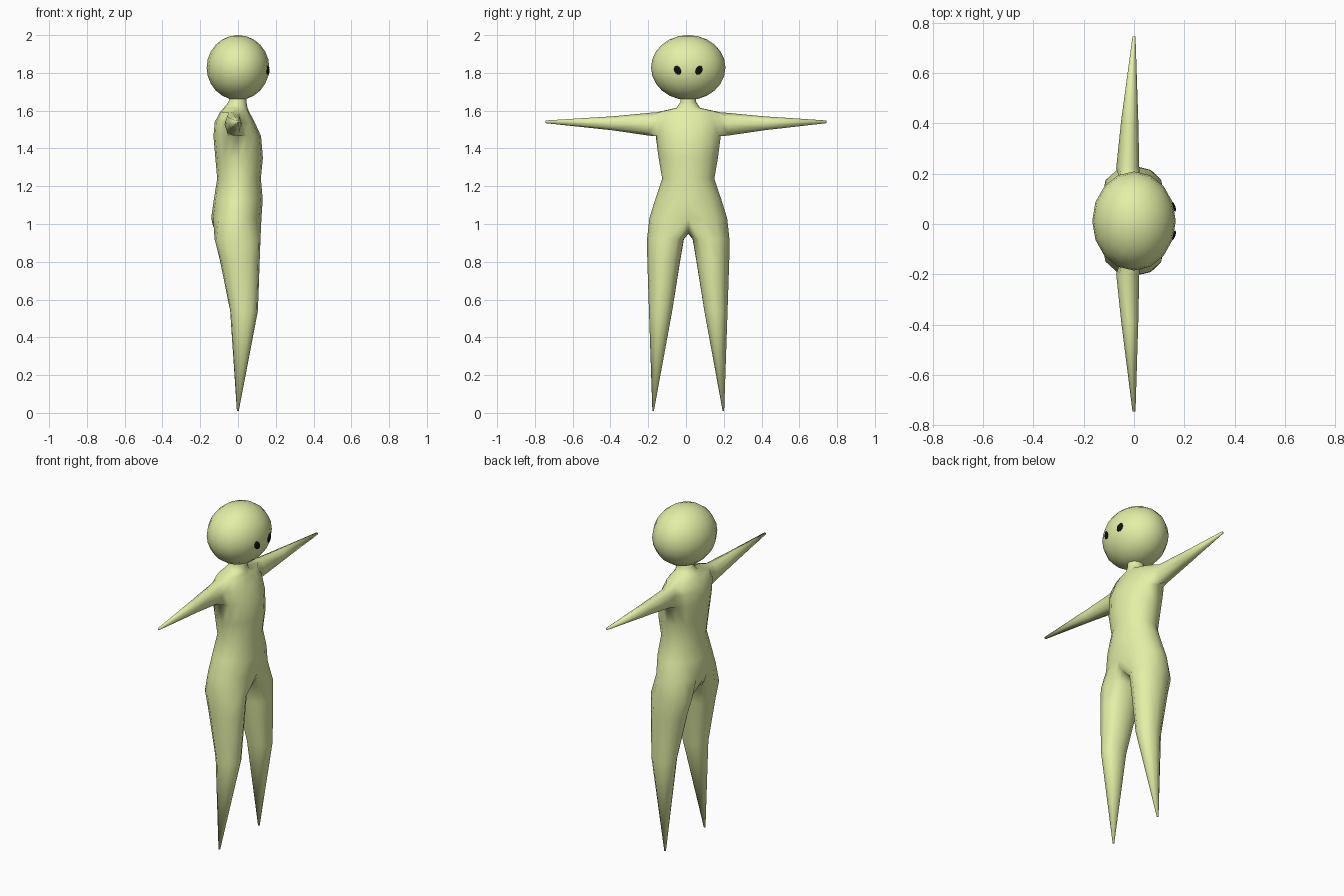
import bpy, bmesh
from math import sin, cos, pi, radians

if "Cube" in bpy.data.objects:
    bpy.data.objects.remove(bpy.data.objects["Cube"])

CY = 0.012   # the figure sits slightly off centre in y


def material(name, col):
    m = bpy.data.materials.new(name)
    m.diffuse_color = (*col, 1)
    m.use_nodes = True
    m.node_tree.nodes["Principled BSDF"].inputs["Base Color"].default_value = m.diffuse_color
    return m


skin = material("skin", (0.77, 0.86, 0.38))
black = material("black", (0.005, 0.005, 0.005))

# Torso rings, top to bottom: z, x back, x front, half width
TORSO = [(1.70, -0.04, 0.045, 0.042), (1.645, -0.05, 0.045, 0.042), (1.615, -0.075, 0.05, 0.062),
         (1.592, -0.095, 0.06, 0.165), (1.54, -0.123, 0.088, 0.185), (1.465, -0.13, 0.122, 0.172),
         (1.35, -0.12, 0.132, 0.157), (1.24, -0.11, 0.121, 0.138), (1.13, -0.128, 0.131, 0.175),
         (1.03, -0.142, 0.124, 0.206)]
# Leg rings: z, x back, x front, inner y, outer y
LEG = [(0.92, -0.125, 0.12, 0.023, 0.218), (0.81, -0.097, 0.116, 0.042, 0.217),
       (0.54, -0.042, 0.106, 0.085, 0.208), (0.01, -0.006, 0.004, 0.182, 0.19)]
# Arm rings: y, centre x, half x, centre z, half z
ARM = [(0.21, -0.025, 0.046, 1.528, 0.06), (0.40, -0.017, 0.034, 1.533, 0.037),
       (0.735, 0.0, 0.006, 1.541, 0.007)]


def bridge(bm, a, b, closed):
    n = len(a)
    for i in range(n if closed else n - 1):
        j = (i + 1) % n
        bm.faces.new((a[i], a[j], b[j], b[i]))


def half_body(bm, s):
    def V(x, y, z):
        return bm.verts.new((x, CY + s * y, z))

    # torso half
    rings = []
    for z, xb, xf, w in TORSO:
        rings.append([V((xb + xf) / 2 + (xf - xb) / 2 * cos(j * pi / 8),
                        w * sin(j * pi / 8), z) for j in range(9)])
    for i in range(len(rings) - 1):
        if i in (3, 4):      # leave the shoulder opening for the arm
            bridge(bm, rings[i][:4], rings[i + 1][:4], False)
            bridge(bm, rings[i][5:], rings[i + 1][5:], False)
        else:
            bridge(bm, rings[i], rings[i + 1], False)

    # leg, starting from the hip ring closed by the crotch line
    z, xb, xf, w = TORSO[-1]
    prev = rings[-1] + [V((xb + xf) / 2 - (xf - xb) / 2 * cos(k * pi / 8), 0,
                          z - 0.082 * sin(k * pi / 8) ** 0.7) for k in range(1, 8)]
    angles = [radians(-40 + 32.5 * j) for j in range(9)]
    angles += [radians(220 + 12.5 * k) for k in range(1, 8)]
    for z, xb, xf, yi, yo in LEG:
        ring = [V((xb + xf) / 2 + (xf - xb) / 2 * cos(t),
                  (yi + yo) / 2 + (yo - yi) / 2 * sin(t), z) for t in angles]
        bridge(bm, prev, ring, True)
        prev = ring
    bm.faces.new(prev)

    # arm, starting from the shoulder opening
    hi, mid, lo = rings[3:6]
    prev = [lo[3], lo[4], lo[5], mid[5], hi[5], hi[4], hi[3], mid[3]]
    for y, cx, rx, cz, rz in ARM:
        y = y if y < 0.7 else 0.745 - s * CY
        ring = [V(cx + rx * cos(-pi / 4 * (k + 1)), y,
                  cz + rz * sin(-pi / 4 * (k + 1))) for k in range(8)]
        bridge(bm, prev, ring, True)
        prev = ring
    bm.faces.new(prev)


# Body: both halves welded on the centre plane
bm = bmesh.new()
for side in (1, -1):
    half_body(bm, side)
bmesh.ops.remove_doubles(bm, verts=bm.verts[:], dist=0.0005)
bmesh.ops.recalc_face_normals(bm, faces=bm.faces[:])
mesh = bpy.data.meshes.new("body")
bm.to_mesh(mesh)
bm.free()
mesh.materials.append(skin)
mesh.shade_smooth()
bpy.context.collection.objects.link(bpy.data.objects.new("body", mesh))


def ellipsoid(name, loc, scale, rot, mat, segs, rings):
    bpy.ops.mesh.primitive_uv_sphere_add(segments=segs, ring_count=rings, radius=1,
                                         location=loc, rotation=rot)
    o = bpy.context.object
    o.name = name
    o.scale = scale
    o.data.materials.append(mat)
    bpy.ops.object.shade_smooth()


# Head and slanted eyes
ellipsoid("head", (0, CY, 1.828), (0.166, 0.197, 0.172), (0, 0, 0), skin, 16, 12)
for s, name in ((1, "right_eye"), (-1, "left_eye")):
    ellipsoid(name, (0.157, CY + s * 0.057, 1.814), (0.008, 0.018, 0.025),
              (-s * radians(30), 0, s * radians(20)), black, 12, 8)
